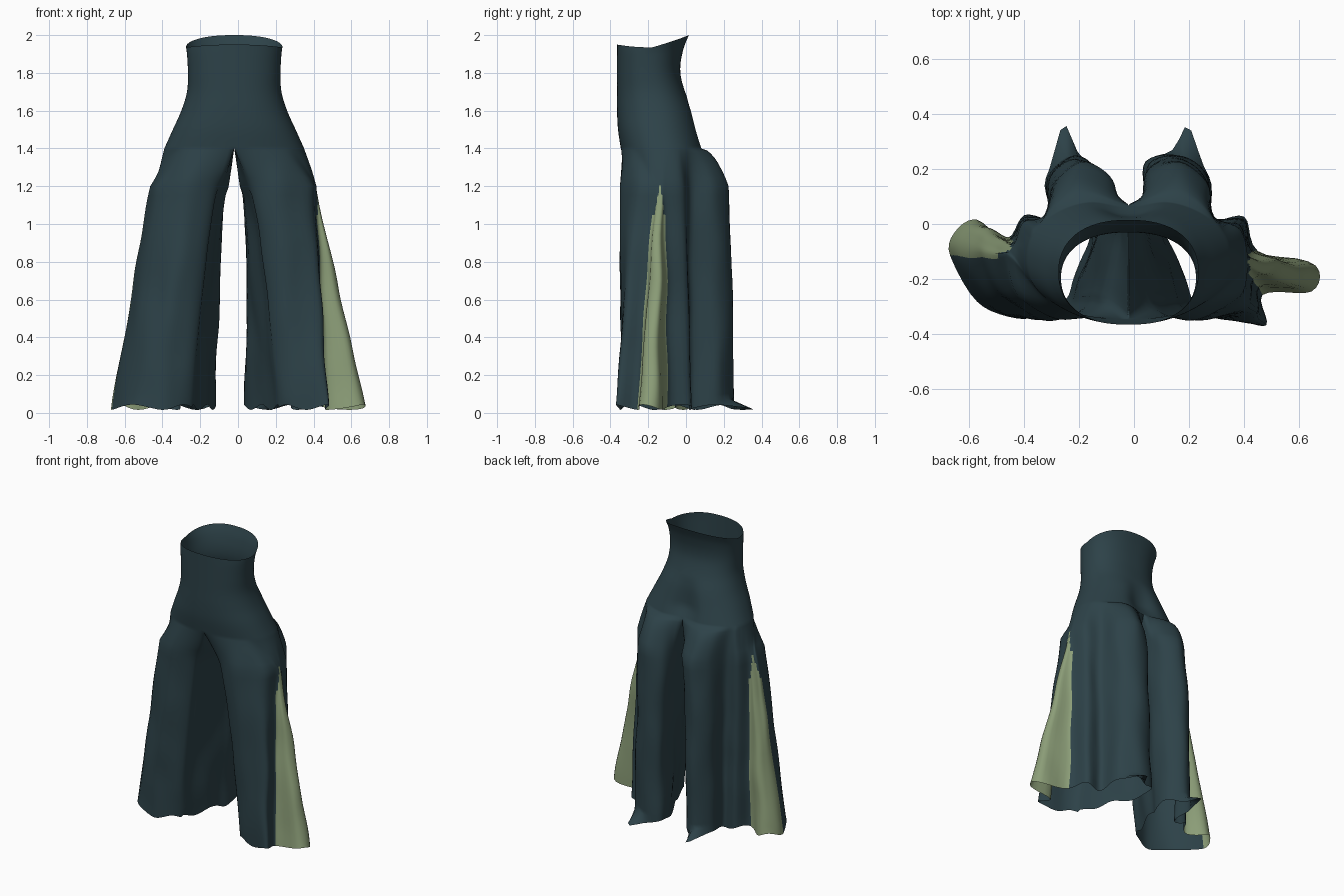
import bpy, bmesh, math
from mathutils import Vector, noise

cube = bpy.data.objects.get("Cube")
if cube:
    bpy.data.objects.remove(cube, do_unlink=True)

STEPS = 5        # samples per section segment
OUTER = 13       # segments from front centre round to back centre
CROTCH, KNEE, HEM = 1.4, 1.2, 0.03
CENTRE = -0.02


def material(name, colour):
    mat = bpy.data.materials.new(name)
    mat.use_nodes = True
    mat.diffuse_color = (*colour, 1)
    bsdf = mat.node_tree.nodes["Principled BSDF"]
    bsdf.inputs["Base Color"].default_value = (*colour, 1)
    bsdf.inputs["Roughness"].default_value = 0.9
    return mat


def spline(points, closed):
    """Smooth curve through the points, sampled evenly in each segment."""
    pts = [Vector(p) for p in points]
    n = len(pts)
    pick = (lambda i: pts[i % n]) if closed else (lambda i: pts[max(0, min(n - 1, i))])
    out = []
    for i in range(n if closed else n - 1):
        a, b, c, d = (pick(i + j) for j in (-1, 0, 1, 2))
        for s in range(STEPS):
            t = s / STEPS
            out.append(b + (c - a) * (t / 2) + (a * 2 - b * 5 + c * 4 - d) * (t * t / 2)
                       + (b * 3 - a - c * 3 + d) * (t ** 3 / 2))
    if not closed:
        out.append(pts[-1])
    return out


# Waist and hips: height, half width, front y, back y
HIPS = spline([(1.96, .255, -.365, .015), (1.9, .25, -.365, -.02), (1.8, .245, -.365, -.03),
               (1.7, .25, -.365, -.005), (1.6, .28, -.365, .035), (1.5, .325, -.36, .065),
               (CROTCH, .37, -.345, .095)], False)

# Leg sections: front, gusset (points 4 to 7), back fold, slanting inner side
LEFT_KNEE = [(.06, -.29), (.14, -.335), (.25, -.34), (.385, -.265), (.412, -.17), (.41, -.15),
             (.41, -.13), (.41, -.11), (.385, -.02), (.29, .03), (.26, .15), (.17, .225),
             (.06, .18), (.03, .09), (.01, .02), (.01, -.07), (.03, -.18)]
LEFT_HEM = [(.22, -.285), (.29, -.33), (.38, -.345), (.48, -.37), (.47, -.26), (.64, -.24),
            (.66, -.15), (.45, -.1), (.4, .03), (.29, .02), (.27, .17), (.17, .25),
            (.05, .23), (.05, .1), (.1, -.01), (.14, -.1), (.19, -.2)]
RIGHT_KNEE = [(-.1, -.29), (-.18, -.335), (-.29, -.34), (-.42, -.26), (-.465, -.12), (-.455, -.1),
              (-.445, -.08), (-.435, -.06), (-.405, .01), (-.32, .03), (-.28, .16), (-.19, .225),
              (-.09, .17), (-.06, .09), (-.055, .02), (-.055, -.07), (-.075, -.18)]
RIGHT_HEM = [(-.25, -.275), (-.33, -.325), (-.43, -.345), (-.57, -.28), (-.67, -.12), (-.64, -.02),
             (-.57, .01), (-.46, -.05), (-.4, .03), (-.31, .03), (-.32, .16), (-.22, .25),
             (-.13, .18), (-.12, .07), (-.145, 0), (-.18, -.1), (-.22, -.2)]


def hip_ring(row, side):
    """Half ring from front centre to back centre on one side."""
    z, half, front, back = row
    out = []
    total = OUTER * STEPS
    for i in range(total + 1):
        u = i / total
        a = math.pi * (u - 0.5)
        x = CENTRE + side * half * max(0, math.cos(a)) ** 0.85
        y = (front + back) / 2 + (back - front) / 2 * math.copysign(abs(math.sin(a)) ** 0.9, a)
        # Seat cleft
        y -= 0.045 * math.exp(-((1 - u) / 0.07) ** 2) * max(0, 1 - abs(z - 1.47) / 0.2)
        # Rim of the waist rises at the back
        rim = max(0, (z - 1.9) / 0.06)
        out.append(Vector((x, y, z + rim * (0.05 * max(0, math.sin(a)) ** 0.8
                                            - 0.015 * math.cos(a) ** 2 - 0.01))))
    return out


def wrinkle(p, amount):
    return p + noise.noise_vector(Vector((p.x * 7, p.y * 7, p.z * 3.5))) * amount


def leg_ring(z, top, knee, hem):
    out = []
    for i, (a, b, c) in enumerate(zip(top, knee, hem)):
        k = i / STEPS
        if z > KNEE:
            # The back fold juts out quickly under the seat
            t = (CROTCH - z) / (CROTCH - KNEE)
            x = a.x + (b.x - a.x) * t
            y = a.y + (b.y - a.y) * t ** (0.5 if b.y > max(a.y, 0) else 1)
        else:
            # The outer side flares evenly, the inner side parts early
            inner = min(1, max(0, (abs(k - 5) - 3) / 3))
            x, y = b.lerp(c, ((KNEE - z) / (KNEE - HEM)) ** (1 - 0.4 * inner))
        q = wrinkle(Vector((x, y, z)), 0.012 * min(1, (CROTCH - z) * 5))
        # Ragged hem with a turned out flap at the back
        if z < 0.06:
            q.z = HEM + 0.014 * math.sin(k * 2.7)
            q.y += 0.12 * math.exp(-((k - 10.7) / 0.35) ** 2)
        out.append(q)
    return out


def build_side(bm, side, knee, hem):
    def add(ring):
        return [bm.verts.new(p) for p in ring]

    def bridge(upper, lower, closed, leg_z=CROTCH):
        n = len(upper)
        for i in range(n if closed else n - 1):
            j = (i + 1) % n
            quad = [upper[i], lower[i], lower[j], upper[j]]
            face = bm.faces.new(quad if side > 0 else quad[::-1])
            face.smooth = True
            # Gusset panel, narrowing to a point at the top
            reach = 1.5 * min(1, (KNEE - leg_z) / 0.2)
            if abs((i + 0.5) / STEPS - 5.5) < reach:
                face.material_index = 1

    rows = [hip_ring(r, side) for r in HIPS]
    rings = [add(r) for r in rows]
    for upper, lower in zip(rings, rings[1:]):
        bridge(upper, lower, False)

    # Crotch seam closes the last half ring into a leg opening
    start, end = rows[-1][-1], rows[-1][0]
    count = (len(knee) - OUTER) * STEPS
    seam = [start.lerp(end, i / count) for i in range(1, count)]
    top = rows[-1] + seam
    previous = rings[-1] + add(seam)
    knee, hem = spline(knee, True), spline(hem, True)
    heights = [1.39, 1.375, 1.35, 1.32, 1.28, 1.24]
    heights += [KNEE - i * 0.05 for i in range(23)] + [0.07, HEM]
    for z in heights:
        ring = add(leg_ring(z, top, knee, hem))
        bridge(previous, ring, True, z)
        previous = ring


bm = bmesh.new()
build_side(bm, 1, LEFT_KNEE, LEFT_HEM)
build_side(bm, -1, RIGHT_KNEE, RIGHT_HEM)
bmesh.ops.remove_doubles(bm, verts=bm.verts, dist=0.0005)
mesh = bpy.data.meshes.new("flared_trousers")
bm.to_mesh(mesh)
bm.free()
mesh.materials.append(material("dark_teal_cloth", (0.026, 0.054, 0.065)))
mesh.materials.append(material("sage_green_gusset", (0.265, 0.345, 0.19)))
trousers = bpy.data.objects.new("flared_trousers", mesh)
bpy.context.collection.objects.link(trousers)
